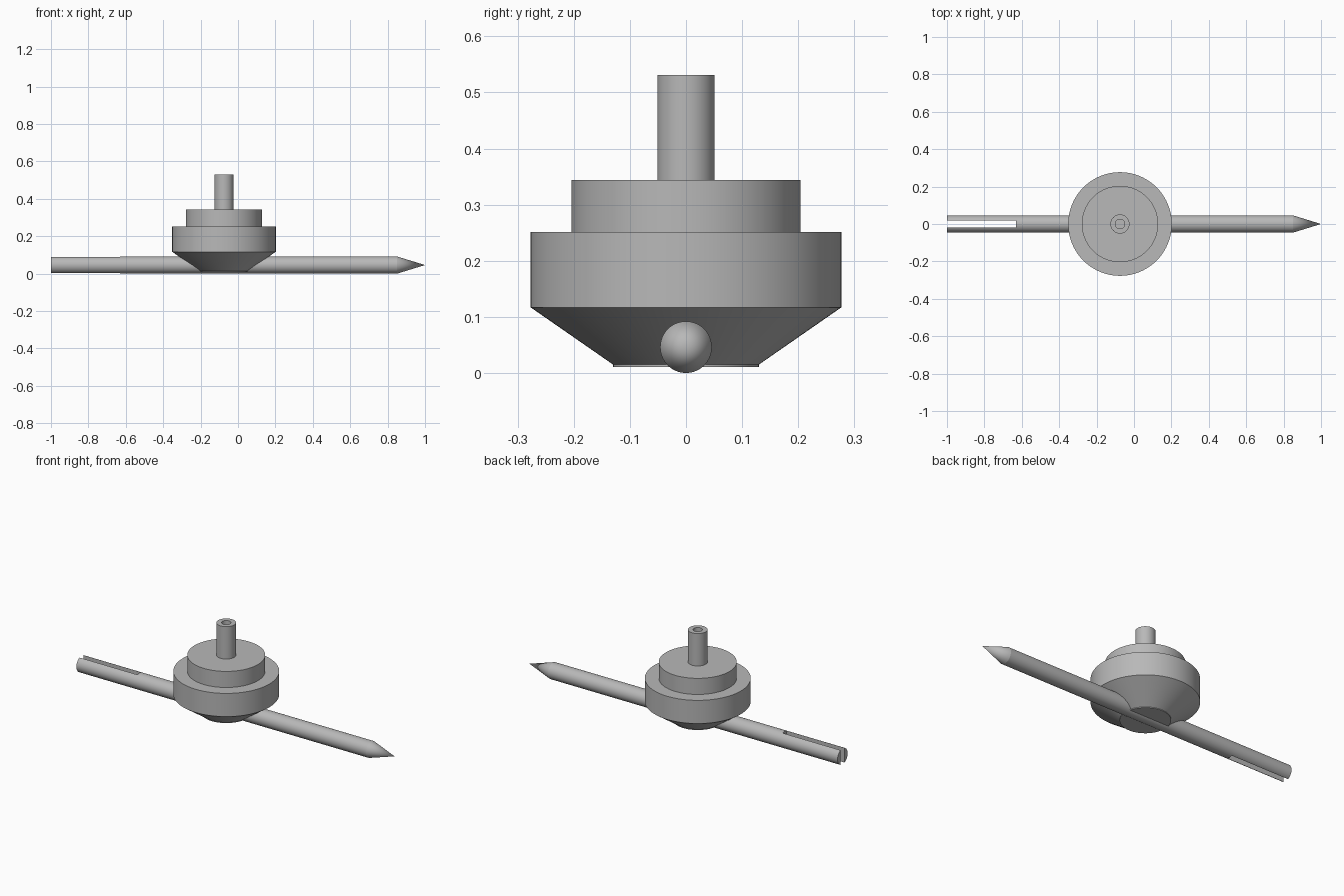
import bpy, bmesh, math
from mathutils import Matrix, Vector

cube = bpy.data.objects.get("Cube")
if cube:
    bpy.data.objects.remove(cube, do_unlink=True)

grey = bpy.data.materials.new("plain grey")
grey.use_nodes = True
grey.diffuse_color = (0.48, 0.48, 0.48, 1)
grey.node_tree.nodes["Principled BSDF"].inputs["Base Color"].default_value = grey.diffuse_color


def add_object(name, bm):
    mesh = bpy.data.meshes.new(name)
    bmesh.ops.recalc_face_normals(bm, faces=bm.faces)
    bm.to_mesh(mesh)
    bm.free()
    mesh.materials.append(grey)
    ob = bpy.data.objects.new(name, mesh)
    bpy.context.collection.objects.link(ob)
    return ob


def activate(ob):
    bpy.ops.object.select_all(action='DESELECT')
    ob.select_set(True)
    bpy.context.view_layer.objects.active = ob


def lathe(name, profile, matrix, steps=96):
    """Spin (radius, height) points into a closed solid about local z."""
    bm = bmesh.new()
    verts = [bm.verts.new((r, 0, h)) for r, h in profile]
    edges = [bm.edges.new(pair) for pair in zip(verts, verts[1:])]
    bmesh.ops.spin(bm, geom=verts + edges, cent=(0, 0, 0), axis=(0, 0, 1),
                   angle=math.tau, steps=steps, use_merge=True)
    bmesh.ops.remove_doubles(bm, verts=bm.verts, dist=0.0002)
    bmesh.ops.transform(bm, matrix=matrix, verts=bm.verts)
    return add_object(name, bm)


# Stepped hub with conical underside, thin foot and a bored spindle
hub = lathe("stepped_hub", [
    (0, 0.011), (0.13, 0.011), (0.13, 0.015), (0.277, 0.117),
    (0.277, 0.251), (0.204, 0.251), (0.204, 0.344), (0.051, 0.344),
    (0.051, 0.531), (0.025, 0.531), (0.025, 0.38), (0, 0.38),
], Matrix.Translation((-0.075, 0, 0)))

# Pointed rod lying along x
rod_radius = 0.046
along_x = Matrix.Translation((0, 0, rod_radius)) @ Matrix.Rotation(math.pi / 2, 4, 'Y')
rod = lathe("pointed_rod", [
    (0, -1), (rod_radius, -1), (rod_radius, 0.85), (0, 1),
], along_x, steps=64)

# Slot sawn through the blunt end of the rod
bm = bmesh.new()
bmesh.ops.create_cube(bm, size=1)
bmesh.ops.scale(bm, vec=Vector((0.47, 0.036, 0.3)), verts=bm.verts)
bmesh.ops.translate(bm, vec=Vector((-0.865, 0, rod_radius)), verts=bm.verts)
cutter = add_object("slot_cutter", bm)
cutter.hide_render = True
cut = rod.modifiers.new("slot", 'BOOLEAN')
cut.operation = 'DIFFERENCE'
cut.solver = 'EXACT'
cut.object = cutter
activate(rod)
bpy.ops.object.modifier_apply(modifier=cut.name)
bpy.data.objects.remove(cutter, do_unlink=True)

# Smooth curved walls, crisp rims
for ob in (hub, rod):
    activate(ob)
    bpy.ops.object.shade_smooth_by_angle(angle=math.radians(15 if ob == rod else 30))
